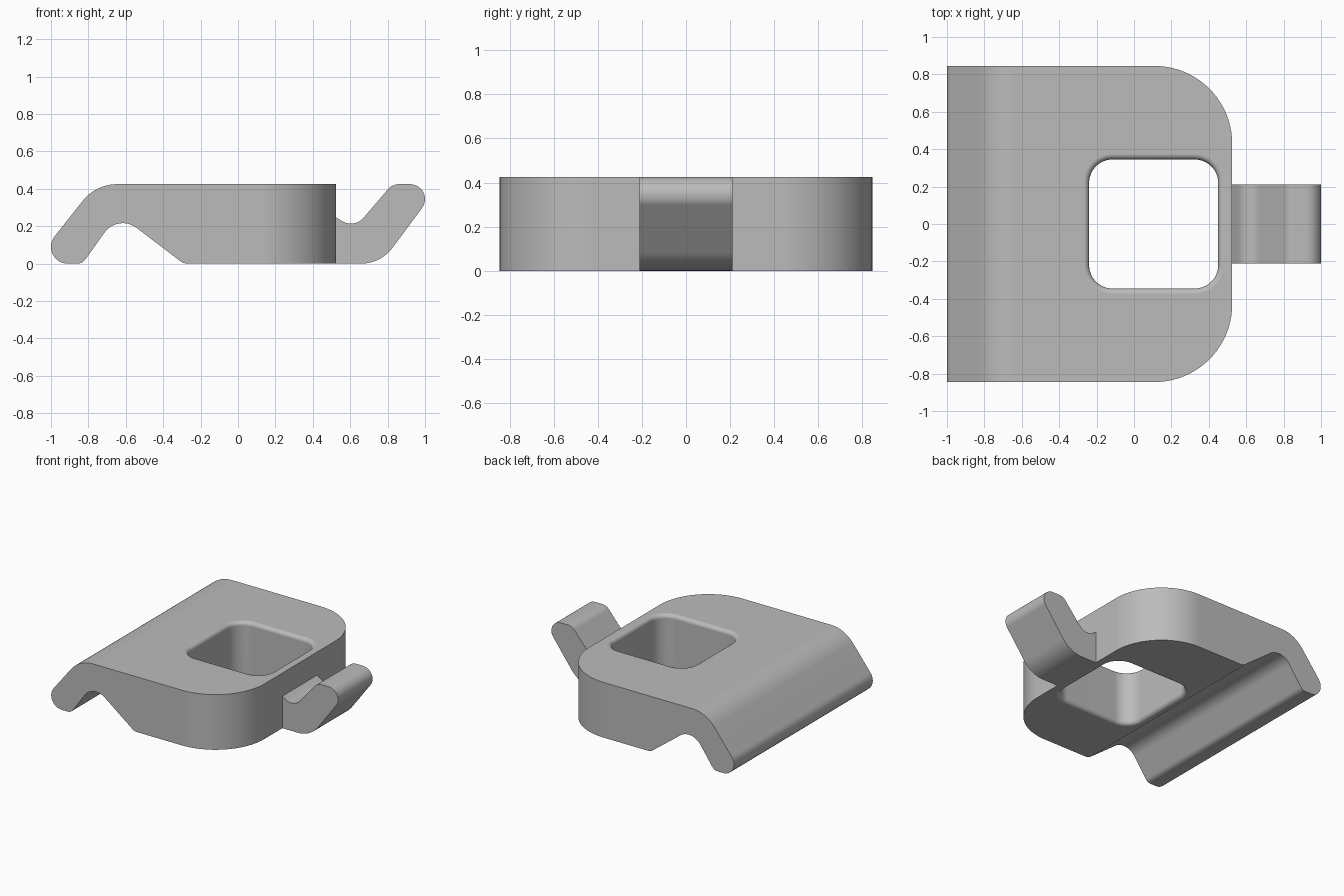
import bpy, bmesh, math
from mathutils import Vector

cube = bpy.data.objects.get("Cube")
if cube:
    bpy.data.objects.remove(cube, do_unlink=True)

grey = bpy.data.materials.new("plain grey")
grey.use_nodes = True
grey.diffuse_color = (0.5, 0.5, 0.5, 1)
grey.node_tree.nodes["Principled BSDF"].inputs["Base Color"].default_value = (0.5, 0.5, 0.5, 1)


def rounded(corners, steps=12):
    """Outline from (u, v, radius) corners, each replaced by a tangent arc."""
    out = []
    for i, (u, v, r) in enumerate(corners):
        p = Vector((u, v))
        if r == 0:
            out.append(p)
            continue
        a = (Vector(corners[i - 1][:2]) - p).normalized()
        b = (Vector(corners[(i + 1) % len(corners)][:2]) - p).normalized()
        half = a.angle(b) / 2
        centre = p + (a + b).normalized() * (r / math.sin(half))
        start = p + a * (r / math.tan(half)) - centre
        end = p + b * (r / math.tan(half)) - centre
        turn = start.angle(end)
        for k in range(steps + 1):
            t = k / steps
            out.append(centre + (start * math.sin((1 - t) * turn)
                                 + end * math.sin(t * turn)) / math.sin(turn))
    return out


def loft(name, rings):
    """Closed solid through rings of matching 3D points."""
    bm = bmesh.new()
    loops = [[bm.verts.new(p) for p in ring] for ring in rings]
    n = len(loops[0])
    for low, high in zip(loops, loops[1:]):
        for i in range(n):
            j = (i + 1) % n
            bm.faces.new((low[i], low[j], high[j], high[i]))
    bm.faces.new(loops[0])
    bm.faces.new(loops[-1])
    bmesh.ops.recalc_face_normals(bm, faces=bm.faces)
    mesh = bpy.data.meshes.new(name)
    bm.to_mesh(mesh)
    bm.free()
    mesh.materials.append(grey)
    ob = bpy.data.objects.new(name, mesh)
    bpy.context.collection.objects.link(ob)
    return ob


def side_prism(name, outline, half_width):
    return loft(name, [[(p.x, y, p.y) for p in outline] for y in (-half_width, half_width)])


def activate(ob):
    bpy.ops.object.select_all(action='DESELECT')
    ob.select_set(True)
    bpy.context.view_layer.objects.active = ob


def cut(ob, tool, operation):
    activate(ob)
    mod = ob.modifiers.new("cut", 'BOOLEAN')
    mod.operation, mod.object, mod.solver = operation, tool, 'EXACT'
    bpy.ops.object.modifier_apply(modifier=mod.name)
    bpy.data.objects.remove(tool, do_unlink=True)


def finish(ob):
    activate(ob)
    bpy.ops.object.shade_smooth_by_angle(angle=math.radians(30))
    mod = ob.modifiers.new("flat face normals", 'WEIGHTED_NORMAL')
    mod.keep_sharp = True


TOP, FILLET = 0.425, 0.03

# Body side profile: sloping lip, groove underneath, solid block
body = side_prism("clamp_body", rounded([
    (-0.76, TOP, 0.237), (-1.096, 0, 0.09), (-0.832, 0, 0.055),
    (-0.6415, 0.267, 0.12), (-0.291, 0, 0.07), (0.7, 0, 0), (0.7, TOP, 0)]), 0.95)

# Plan outline with two large rounded corners
plan = rounded([(-1.2, -0.845, 0), (0.525, -0.845, 0.415),
                (0.525, 0.845, 0.415), (-1.2, 0.845, 0)], 20)
cut(body, loft("plan_cutter", [[(p.x, p.y, z) for p in plan] for z in (-0.2, 0.7)]), 'INTERSECT')

# Square hole with filleted rims
levels = [(-0.1, FILLET)]
arc = [math.radians(15 * k) for k in range(7)]
levels += [(FILLET * (1 - math.cos(a)), FILLET * (1 - math.sin(a))) for a in arc]
levels += [(TOP - z, grow) for z, grow in reversed(levels)]
rings = []
for z, g in levels:
    x0, x1, y, r = -0.24 - g, 0.45 + g, 0.345 + g, 0.125 + g
    hole = rounded([(x0, -y, r), (x1, -y, r), (x1, y, r), (x0, y, r)])
    rings.append([(p.x, p.y, z) for p in hole])
cut(body, loft("hole_cutter", rings), 'DIFFERENCE')
finish(body)

# Narrow upturned hook on the +x end
hook = side_prism("hook", rounded([
    (0.525, 0, 0), (0.763, 0, 0.21), (1.079, TOP, 0.08), (0.825, TOP, 0.075),
    (0.6216, 0.187, 0.09), (0.525, 0.247, 0)]), 0.21)
finish(hook)
